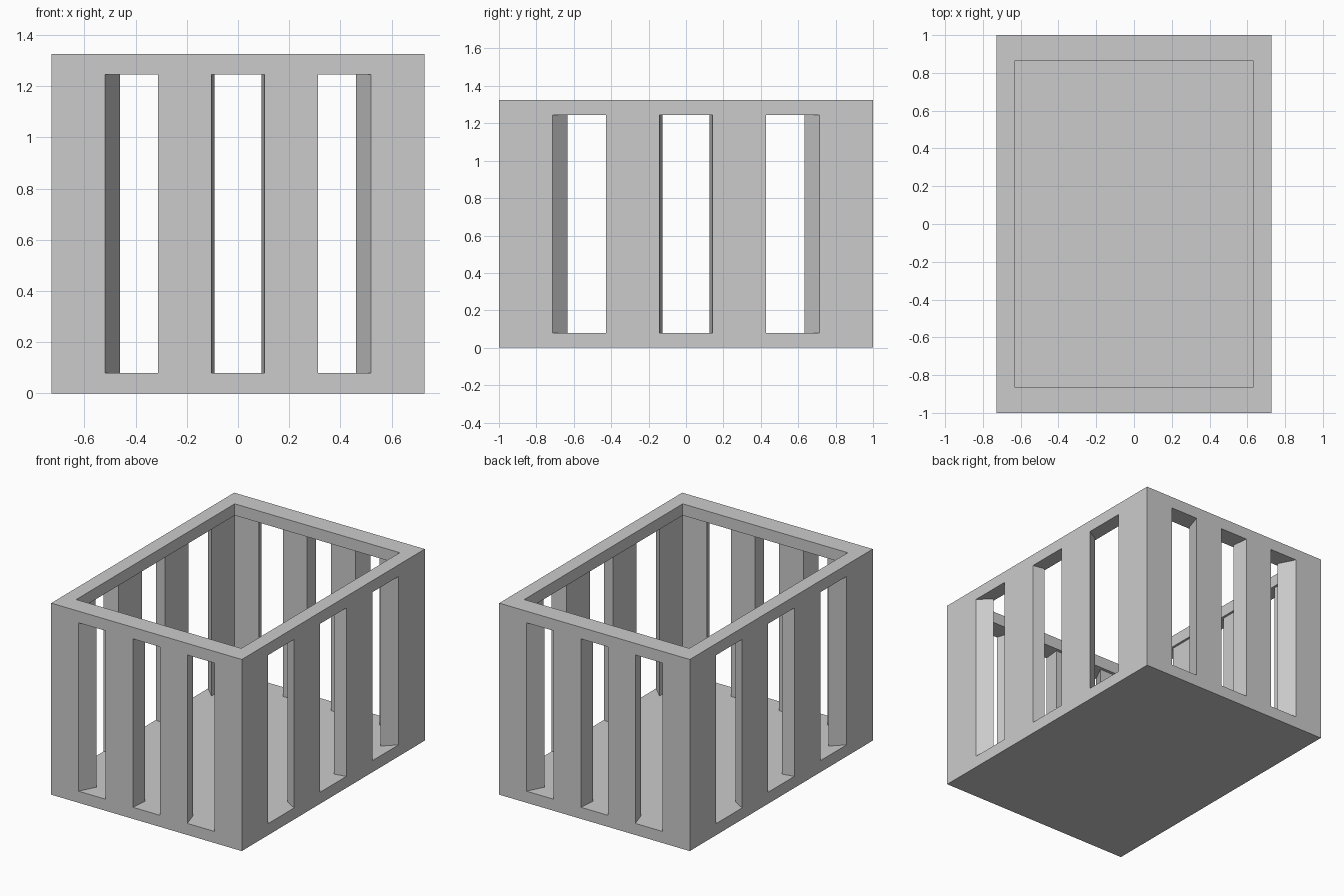
import bpy, bmesh

if "Cube" in bpy.data.objects:
    bpy.data.objects.remove(bpy.data.objects["Cube"])

HX, HY = 0.729, 1.0              # half width and depth
Z0, Z1, Z2, Z3 = 0.0, 0.08, 1.245, 1.325   # base, floor, rim underside, rim top
WALL, LIP = 0.887, 0.866         # inner wall and rim opening, relative to outside
DIV = 7                          # each side: post, slot, post, slot, ...

bm = bmesh.new()


def ring(scale, z):
    """Loop around the box, each side split into equal divisions."""
    corners = [(-HX, -HY), (HX, -HY), (HX, HY), (-HX, HY)]
    verts = []
    for c in range(4):
        (ax, ay), (bx, by) = corners[c], corners[(c + 1) % 4]
        for d in range(DIV):
            t = d / DIV
            verts.append(bm.verts.new(((ax + (bx - ax) * t) * scale,
                                       (ay + (by - ay) * t) * scale, z)))
    return verts


def is_slot(i):
    return (i % DIV) % 2 == 1


def bridge(a, b, wanted=lambda i: True):
    n = len(a)
    for i in range(n):
        j = (i + 1) % n
        if wanted(i):
            bm.faces.new((a[i], a[j], b[j], b[i]))


out0, out1, out2, out3 = (ring(1, z) for z in (Z0, Z1, Z2, Z3))
in1, in2 = ring(WALL, Z1), ring(WALL, Z2)
lip2, lip3 = ring(LIP, Z2), ring(LIP, Z3)

# base slab and floor
bm.faces.new(out0)
bm.faces.new(in1)
bridge(out0, out1)

# posts, outside and inside
bridge(out1, out2, lambda i: not is_slot(i))
bridge(in1, in2, lambda i: not is_slot(i))

# slot sills, heads and tapered jambs
bridge(out1, in1, is_slot)
bridge(out2, in2, is_slot)
for i in range(4 * DIV):
    if is_slot(i):
        for k in (i, i + 1):
            bm.faces.new((out1[k], out2[k], in2[k], in1[k]))

# top rim with a small inward lip
bridge(out2, out3)
bridge(in2, lip2)
bridge(lip2, lip3)
bridge(lip3, out3)

bmesh.ops.recalc_face_normals(bm, faces=bm.faces[:])
mesh = bpy.data.meshes.new("slatted_crate")
bm.to_mesh(mesh)
bm.free()
crate = bpy.data.objects.new("slatted_crate", mesh)
bpy.context.collection.objects.link(crate)
